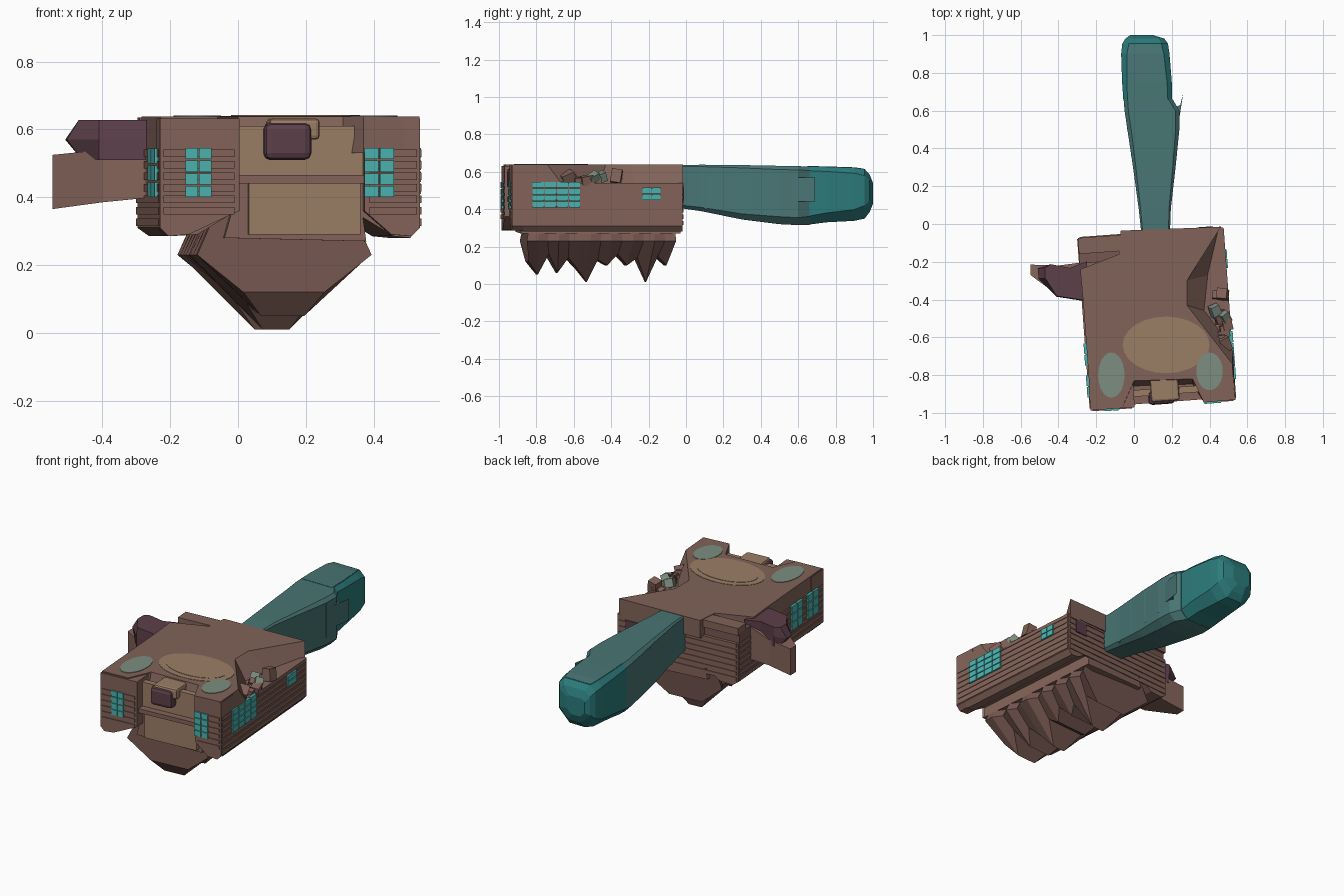
import bpy, bmesh, math, random
from mathutils import Matrix, Vector

if "Cube" in bpy.data.objects:
    bpy.data.objects.remove(bpy.data.objects["Cube"])

random.seed(4)
# The hull is turned slightly about its own centre
HULL = Matrix.Translation((0.12, -0.5, 0)) @ Matrix.Rotation(math.radians(4.2), 4, 'Z')
WORLD = Matrix.Identity(4)


def mat(name, r, g, b):
    m = bpy.data.materials.new(name)
    m.diffuse_color = (r, g, b, 1)
    m.use_nodes = True
    m.node_tree.nodes["Principled BSDF"].inputs["Base Color"].default_value = m.diffuse_color
    return m


BROWN = mat("brown_planks", 0.23, 0.125, 0.10)
DARK = mat("dark_planks", 0.18, 0.095, 0.08)
DECK = mat("deck_brown", 0.22, 0.125, 0.10)
TAN = mat("tan", 0.33, 0.21, 0.13)
PURPLE = mat("purple", 0.11, 0.05, 0.07)
TEAL = mat("window_teal", 0.07, 0.46, 0.44)
MOSS = mat("faded_teal", 0.20, 0.27, 0.22)
TAIL = mat("tail_teal", 0.065, 0.18, 0.175)
TIP = mat("tip_teal", 0.025, 0.20, 0.20)


def finish(bm, name, material, frame=WORLD):
    bmesh.ops.recalc_face_normals(bm, faces=bm.faces)
    me = bpy.data.meshes.new(name)
    bm.to_mesh(me)
    bm.free()
    ob = bpy.data.objects.new(name, me)
    ob.matrix_world = frame
    me.materials.append(material)
    bpy.context.collection.objects.link(ob)
    return ob


def loft(name, rings, material, frame=WORLD):
    """Skin equal-length rings of points and cap both ends."""
    bm = bmesh.new()
    vs = [[bm.verts.new(p) for p in ring] for ring in rings]
    n = len(vs[0])
    for a, b in zip(vs, vs[1:]):
        for i in range(n):
            bm.faces.new((a[i], a[(i + 1) % n], b[(i + 1) % n], b[i]))
    bm.faces.new(vs[0])
    bm.faces.new(vs[-1])
    return finish(bm, name, material, frame)


def box(name, x, y, z, material, frame=HULL, bevel=0.0):
    ring = [(x[0], y[0]), (x[1], y[0]), (x[1], y[1]), (x[0], y[1])]
    ob = loft(name, [[(*p, h) for p in ring] for h in z], material, frame)
    if bevel:
        m = ob.modifiers.new("bevel", 'BEVEL')
        m.width, m.segments = bevel, 2
    return ob


def slab(name, pts, z0, z1, material, frame=WORLD):
    return loft(name, [[(*p, z) for p in pts] for z in (z0, z1)], material, frame)


# Main body: front-view profile with two arched grooves under it
profile = [(-0.385, 0.31), (-0.35, 0.285), (-0.27, 0.29), (-0.17, 0.35), (-0.19, 0.28),
           (0.23, 0.27), (0.22, 0.34), (0.31, 0.285), (0.36, 0.28), (0.385, 0.31),
           (0.385, 0.54), (-0.385, 0.54)]
loft("main_body", [[(x, y, z) for x, z in profile] for y in (-0.40, 0.455)], BROWN, HULL)

# Front corner blocks beside the recessed face
for s, inner in ((-1, 0.15), (1, 0.22)):
    pts = [(s * inner, 0.36), (s * 0.30, 0.29), (s * 0.36, 0.285), (s * 0.385, 0.31),
           (s * 0.385, 0.632), (s * inner, 0.632)]
    loft("front_corner_block", [[(x, -0.46, z) for x, z in pts],
                                [(x, -0.33, z) for x, z in pts]], BROWN, HULL)

# Upper deck: ragged outline; the right notch slopes outward to its foot
top = [(-0.07, -0.035), (0.46, -0.015), (0.28, -0.30), (0.28, -0.43), (0.52, -0.74),
       (0.535, -0.93), (0.37, -0.945), (0.31, -0.82), (0.0, -0.83), (-0.06, -0.965),
       (-0.228, -0.975), (-0.255, -0.60), (-0.27, -0.40), (-0.285, -0.24), (-0.08, -0.16)]
foot = list(top)
foot[2], foot[3] = (0.40, -0.27), (0.38, -0.46)
foot[4], foot[7], foot[8] = (0.525, -0.66), (0.31, -0.85), (0.0, -0.86)
loft("upper_deck", [[(*p, 0.53) for p in foot], [(*p, 0.638) for p in top]], DECK)

# Left rear ledge, stepped below the deck
box("rear_ledge", (-0.385, -0.16), (0.32, 0.44), (0.53, 0.60), DARK)
box("rear_ledge_cap", (-0.385, -0.12), (0.37, 0.455), (0.59, 0.635), DECK)


def disc(name, x, y, rx, ry, z0, z1, material):
    ring = [(x + rx * math.cos(i * math.pi / 12), y + ry * math.sin(i * math.pi / 12))
            for i in range(24)]
    return slab(name, ring, z0, z1, material)


# Pale and faded patches on the deck
disc("deck_patch", 0.17, -0.64, 0.23, 0.15, 0.63, 0.640, TAN)
disc("deck_patch_inner", 0.17, -0.64, 0.19, 0.115, 0.63, 0.642, TAN)
disc("left_faded_patch", -0.12, -0.80, 0.07, 0.12, 0.63, 0.641, MOSS)
disc("right_faded_patch", 0.40, -0.78, 0.07, 0.10, 0.63, 0.641, MOSS)

# Front face: lower panel, ledge, upper panel and snout
box("front_lower_panel", (-0.12, 0.21), (-0.43, -0.38), (0.29, 0.44), TAN)
box("front_ledge", (-0.17, 0.24), (-0.445, -0.38), (0.44, 0.465), BROWN)
box("front_upper_panel", (-0.15, 0.22), (-0.405, -0.37), (0.46, 0.61), TAN)
box("snout_bridge", (-0.06, 0.09), (-0.44, -0.30), (0.57, 0.632), TAN, bevel=0.012)
box("snout", (-0.075, 0.065), (-0.455, -0.38), (0.51, 0.62), PURPLE, bevel=0.02)

# Horizontal siding on the walls
for i in range(7):
    z = (0.315 + i * 0.034, 0.337 + i * 0.034)
    for s in (-1, 1):
        box("side_plank", sorted((s * 0.38, s * 0.389)), (-0.45, 0.45), z, BROWN)
    box("rear_plank", (-0.375, 0.375), (0.45, 0.460), z, BROWN)
    if i > 0:
        box("front_plank", (-0.375, -0.165), (-0.465, -0.455), z, BROWN)
        box("front_plank", (0.235, 0.375), (-0.465, -0.455), z, BROWN)


def panes(name, axis, face, u, z, nu, nz, material=TEAL):
    """Window made of a grid of panes on a wall; axis tells which way it looks."""
    du, dz = (u[1] - u[0]) / nu, (z[1] - z[0]) / nz
    depth = sorted((face, face * 0.96))
    for i in range(nu):
        for j in range(nz):
            uu = (u[0] + i * du, u[0] + (i + 0.92) * du)
            zz = (z[0] + j * dz, z[0] + (j + 0.88) * dz)
            x, y = (depth, uu) if axis == 'x' else (uu, depth)
            box(name, x, y, zz, material)


panes("front_left_window", 'y', -0.470, (-0.31, -0.23), (0.40, 0.55), 2, 4)
panes("front_right_window", 'y', -0.470, (0.22, 0.31), (0.40, 0.55), 2, 4)
panes("right_window", 'x', 0.396, (-0.35, -0.09), (0.41, 0.55), 4, 4)
panes("right_rear_window", 'x', 0.396, (0.24, 0.34), (0.45, 0.52), 2, 2)
panes("left_window", 'x', -0.396, (-0.39, -0.27), (0.40, 0.55), 2, 3)
panes("left_window", 'x', -0.396, (-0.22, -0.10), (0.40, 0.55), 2, 3)
panes("rear_window", 'y', 0.465, (0.25, 0.34), (0.44, 0.53), 1, 1, PURPLE)

# Rubble half sunk in the broken right edge
for i in range(18):
    y = random.uniform(-0.22, 0.12)
    c = Vector((random.uniform(0.31, 0.37), y, random.uniform(0.535, 0.57)))
    r = random.uniform(0.015, 0.03)
    ob = box("rubble", (-r, r), (-r, r * 1.6), (-r, r), random.choice([BROWN, DARK, BROWN, MOSS]))
    ob.matrix_world = HULL @ Matrix.Translation(c) @ Matrix.Rotation(random.uniform(0, 2), 4, (1, 1, 1))

# Pleated keel: sections alternate between deep ridges and shallow folds
ridges = [0.12, 0.05, 0.16, 0.06, 0.14, 0.08, 0.01, 0.13, 0.10, 0.16, 0.10, 0.14, 0.01, 0.15, 0.10]
last = len(ridges) - 1
rings = []
for i, low in enumerate(ridges):
    t = i / last
    y, yb = -0.37 + 0.80 * t, -0.35 + 0.74 * t
    w = 0.258 if i in (0, last) or low < 0.11 else 0.225
    b = 0.04 + max(0, low - 0.02) * 0.8
    rings.append([(-0.21, y * 0.96 + 0.01, 0.36), (-w - 0.01, y, 0.23), (-b - 0.01, yb, low),
                  (b - 0.01, yb, low), (w - 0.01, y, 0.23), (0.19, y * 0.96 + 0.01, 0.36)])
loft("pleated_keel", rings, DARK, HULL)

# Side arm: upper spike over a lower plank
spike = [(-0.25, -0.20), (-0.25, -0.41), (-0.41, -0.385), (-0.505, -0.29), (-0.545, -0.235),
         (-0.44, -0.215), (-0.34, -0.235)]
loft("arm_spike", [[(max(x, -0.46), y, 0.51) for x, y in spike],
                   [(max(x, -0.51), y, 0.57) for x, y in spike],
                   [(max(x, -0.47), y * 0.99, 0.628) for x, y in spike]], PURPLE)
arm = [(-0.548, -0.27, -0.215, 0.365, 0.525), (-0.40, -0.38, -0.22, 0.385, 0.54),
       (-0.25, -0.40, -0.20, 0.40, 0.61)]
loft("arm_plank", [[(x, a, lo), (x, b, lo), (x, b, hi), (x, a, hi)]
                   for x, a, b, lo, hi in arm], BROWN)


# Tail: chamfered rectangular sections (y, left, right, bottom, top, chamfer)
def section(y, l, r, lo, hi, c):
    return [(l + c, y, lo), (r - c, y, lo), (r, y, lo + c), (r, y, hi - c * 0.5),
            (r - c * 0.5, y, hi), (l + c * 0.5, y, hi), (l, y, hi - c * 0.5), (l, y, lo + c)]


shaft = [(-0.06, 0.04, 0.19, 0.41, 0.635, 0.015), (0.08, 0.025, 0.195, 0.39, 0.638, 0.02),
         (0.30, -0.005, 0.22, 0.345, 0.636, 0.03), (0.50, -0.035, 0.24, 0.32, 0.632, 0.04),
         (0.60, -0.05, 0.24, 0.315, 0.63, 0.04), (0.66, -0.055, 0.205, 0.317, 0.629, 0.045)]
tip = [(0.65, -0.056, 0.202, 0.317, 0.629, 0.045), (0.75, -0.063, 0.20, 0.33, 0.627, 0.05),
       (0.90, -0.068, 0.188, 0.338, 0.622, 0.06), (0.955, -0.062, 0.18, 0.35, 0.615, 0.07),
       (0.982, -0.045, 0.16, 0.385, 0.585, 0.06), (1.0, -0.02, 0.10, 0.43, 0.54, 0.03)]
loft("tail_shaft", [section(*s) for s in shaft], TAIL)
loft("tail_tip", [section(*s) for s in tip], TIP)
strip = [(0.65, -0.03, 0.175, 0.631), (0.75, -0.035, 0.17, 0.629), (0.90, -0.036, 0.155, 0.624),
         (0.95, -0.025, 0.14, 0.617)]
loft("tail_top_strip", [[(l, y, h - 0.02), (r, y, h - 0.02), (r, y, h), (l, y, h)]
                        for y, l, r, h in strip], TAIL)
slab("tail_spur", [(0.20, 0.56), (0.24, 0.56), (0.26, 0.69), (0.245, 0.63), (0.20, 0.61)],
     0.44, 0.57, TAIL)
for y, l, r in ((0.1, 0.022, 0.198), (0.22, 0.005, 0.212), (0.36, -0.015, 0.228), (0.5, -0.036, 0.241)):
    box("tail_seam", (l, r), (y, y + 0.012), (0.40, 0.61), TAIL, WORLD)
